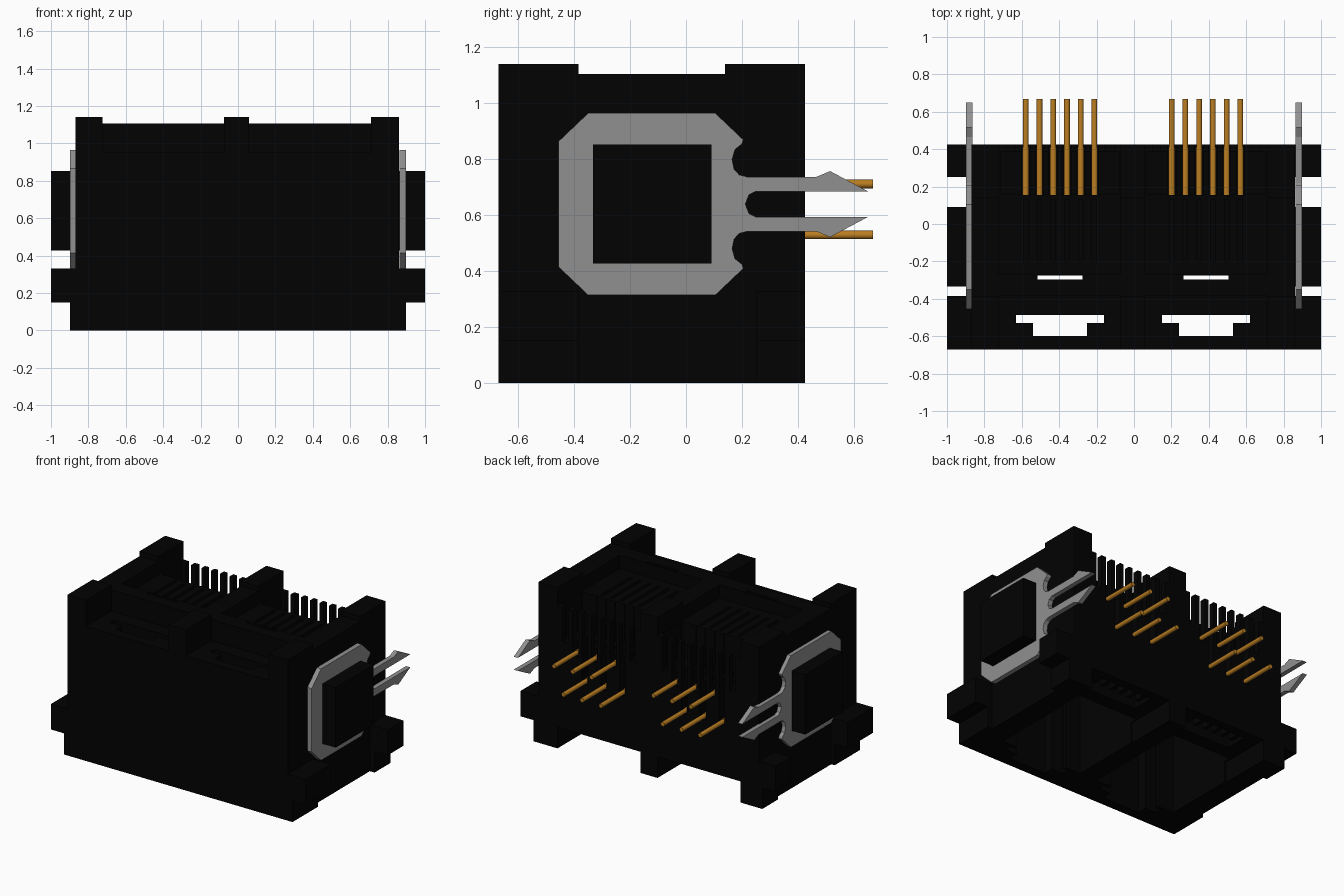
import bpy, bmesh, math
from mathutils import Matrix

if "Cube" in bpy.data.objects:
    bpy.data.objects.remove(bpy.data.objects["Cube"])


def material(name, rgb):
    m = bpy.data.materials.new(name)
    m.use_nodes = True
    m.diffuse_color = (*rgb, 1)
    m.node_tree.nodes["Principled BSDF"].inputs["Base Color"].default_value = (*rgb, 1)
    return m


BLACK = material("black_plastic", (0.0006, 0.0006, 0.0006))
GREY = material("grey_metal", (0.28, 0.28, 0.28))
GOLD = material("gold_contact", (0.50, 0.21, 0.016))


def finish(name, bm, mat):
    bmesh.ops.recalc_face_normals(bm, faces=bm.faces)
    me = bpy.data.meshes.new(name)
    bm.to_mesh(me)
    bm.free()
    ob = bpy.data.objects.new(name, me)
    bpy.context.collection.objects.link(ob)
    me.materials.append(mat)
    return ob


def box(name, x, y, z, mat=BLACK):
    bm = bmesh.new()
    bmesh.ops.create_cube(bm, size=1)
    for v in bm.verts:
        v.co = [r[0] if c < 0 else r[1] for c, r in zip(v.co, (x, y, z))]
    return finish(name, bm, mat)


def cut(target, boxes):
    cutters = []
    for i, b in enumerate(boxes):
        c = box("cutter", *b)
        c.hide_render = True
        mod = target.modifiers.new("cut_%d" % i, "BOOLEAN")
        mod.operation = "DIFFERENCE"
        mod.solver = "EXACT"
        mod.object = c
        cutters.append(c)
    bpy.context.view_layer.objects.active = target
    for mod in list(target.modifiers):
        bpy.ops.object.modifier_apply(modifier=mod.name)
    for c in cutters:
        bpy.data.objects.remove(c)


# Shared layout
FRONT, BACK = -0.67, 0.426
JACKS = (-0.395, 0.385)                       # centres of the two ports
BAYS = ((-0.725, -0.075), (0.06, 0.71))       # spans between the corner posts
PITCH = 0.0735


def pins(cx):
    """x and z of the six staggered pins of a port."""
    return [(cx + (i - 2.5) * PITCH, 0.712 if i % 2 else 0.53) for i in range(6)]


# Housing, hollowed from below, with an open top well and slotted rear
housing = box("housing", (-0.87, 0.86), (FRONT, BACK), (0, 1.105))
cuts = []
for cx, bay in zip(JACKS, BAYS):
    cuts += [
        (bay, (-0.8, -0.385), (0.955, 1.3)),                           # front ledge
        (bay, (-0.27, 0.6), (1.01, 1.3)),                              # top well
        (bay, (0.05, 0.6), (-0.2, 0.15)),                              # rear foot gap
        ((cx - 0.32, cx + 0.32), (-0.46, 0.10), (-0.21, 0.88)),        # plug opening
        ((cx - 0.235, cx + 0.235), (-0.53, -0.487), (-0.2, 1.31)),     # latch channel
        ((cx - 0.145, cx + 0.145), (-0.60, -0.52), (-0.2, 1.32)),
        ((cx - 0.20, cx + 0.20), (-0.50, -0.44), (-0.22, 0.75)),       # channel mouth
        ((cx - 0.12, cx + 0.12), (-0.297, -0.275), (0.8, 1.33)),       # top slit
        ((cx - 0.315, cx + 0.315), (0.16, 0.385), (0.76, 1.34)),       # wire trough
        ((cx - 0.22, cx + 0.22), (0.20, 0.36), (0.0, 0.42)),           # lower rear pocket
    ]
    # pin slots and the wire grooves in line with them
    for x, z in pins(cx):
        cuts.append(((x - 0.022, x + 0.022), (0.155, 0.7), (z - 0.02, 1.35)))
        cuts.append(((x - 0.012, x + 0.012), (-0.2, 0.13), (0.97, 1.36)))
    # outer gaps of the rear comb
    for s in (-1, 1):
        x = cx + s * 0.265
        cuts.append(((x - 0.022, x + 0.022), (0.35, 0.71), (0.77, 1.37)))
cut(housing, cuts)

# Guide ribs inside each lower rear pocket
for cx in JACKS:
    for i in range(6):
        x = cx + (i - 2.5) * PITCH
        box("guide_rib", (x - 0.014, x + 0.014), (0.27, 0.37), (0.16, 0.43))

# Raised pads on top
for x in ((-0.87, -0.725), (-0.075, 0.06), (0.71, 0.86)):
    for y in ((FRONT, -0.385), (0.14, BACK)):
        box("top_pad", x, y, (1.0, 1.14))

# Side feet, flanges, bosses and retaining clips
clip_upper = [
    (-0.455, 0.865), (-0.35, 0.965), (0.105, 0.965), (0.205, 0.87), (0.20, 0.855),
    (0.175, 0.835), (0.165, 0.80), (0.172, 0.765), (0.19, 0.745), (0.22, 0.737),
    (0.465, 0.737), (0.515, 0.758), (0.65, 0.686), (0.25, 0.686), (0.225, 0.673),
    (0.212, 0.64)]
clip_outline = clip_upper + [(y, 1.28 - z) for y, z in reversed(clip_upper[:-1])]

for s, side in ((1, "left"), (-1, "right")):
    def span(a, b):
        return (a, b) if s > 0 else (-b, -a)
    for end, y0, y1 in (("front", FRONT, -0.385), ("rear", 0.25, BACK)):
        box(side + "_" + end + "_foot", span(0.85, 0.897), (y0, y1), (0, 0.152))
        box(side + "_" + end + "_flange", span(0.84, 1.0), (y0, y1), (0.15, 0.33))
    box(side + "_boss", span(0.80, 1.0), (-0.333, 0.092), (0.427, 0.853))

    bm = bmesh.new()
    x0, x1 = span(0.864, 0.897)
    rings = [[bm.verts.new((x, y, z)) for y, z in clip_outline] for x in (x0, x1)]
    for ring in rings:
        bm.faces.new(ring)
    n = len(clip_outline)
    for i in range(n):
        j = (i + 1) % n
        bm.faces.new((rings[0][i], rings[0][j], rings[1][j], rings[1][i]))
    finish(side + "_retaining_clip", bm, GREY)

# Gold pins: thick shank with a slimmer tip
for cx in JACKS:
    for x, z in pins(cx):
        bm = bmesh.new()
        for r, y0, y1 in ((0.0175, 0.155, 0.41), (0.0155, 0.40, 0.669)):
            m = Matrix.Translation((x, (y0 + y1) / 2, z)) @ Matrix.Rotation(math.pi / 2, 4, "X")
            bmesh.ops.create_cone(bm, cap_ends=True, segments=10, radius1=r, radius2=r,
                                  depth=y1 - y0, matrix=m)
        pin = finish("contact_pin", bm, GOLD)
        bpy.ops.object.select_all(action="DESELECT")
        pin.select_set(True)
        bpy.context.view_layer.objects.active = pin
        bpy.ops.object.shade_smooth_by_angle(angle=math.radians(40))
